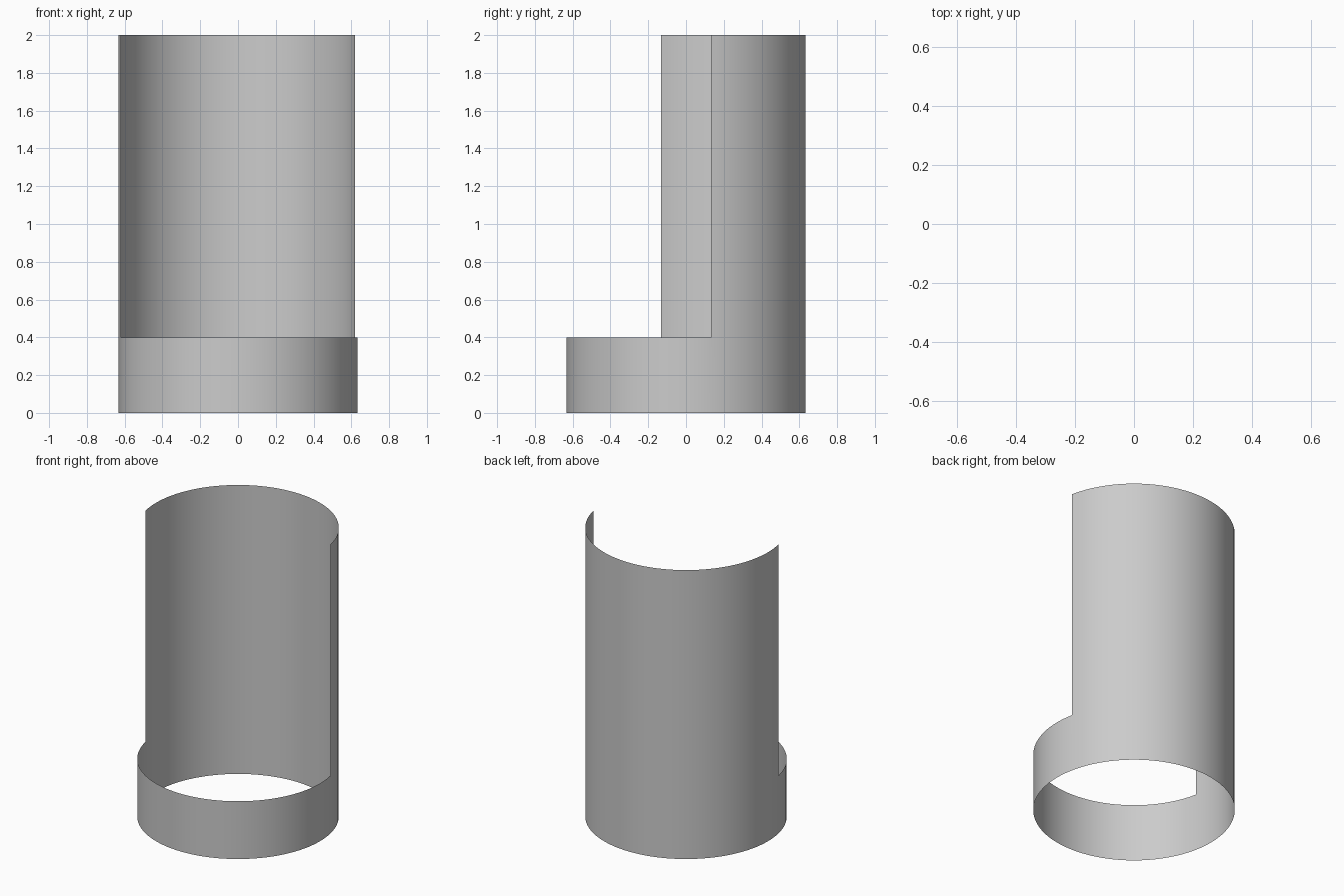
import bpy, bmesh
from math import radians, sin, cos

if "Cube" in bpy.data.objects:
    bpy.data.objects.remove(bpy.data.objects["Cube"])

RADIUS = 0.632
SEGMENTS = 120
RING_TOP, WALL_TOP = 0.4, 2.0
START = radians(12)          # the half-round wall begins 12 degrees past +x

bm = bmesh.new()


def ring_verts(z, count):
    step = radians(360) / SEGMENTS
    return [bm.verts.new((RADIUS * cos(START + i * step),
                          RADIUS * sin(START + i * step), z))
            for i in range(count)]


def bridge(lower, upper, faces):
    n = len(lower)
    for i in range(faces):
        j = (i + 1) % n
        bm.faces.new((lower[i], lower[j], upper[j], upper[i]))


# Full ring at the bottom, half-round wall rising from its back edge
bottom = ring_verts(0, SEGMENTS)
middle = ring_verts(RING_TOP, SEGMENTS)
top = ring_verts(WALL_TOP, SEGMENTS // 2 + 1)
bridge(bottom, middle, SEGMENTS)
bridge(middle[:len(top)], top, SEGMENTS // 2)

for f in bm.faces:
    f.smooth = True

mesh = bpy.data.meshes.new("half_open_sleeve")
bm.to_mesh(mesh)
bm.free()
sleeve = bpy.data.objects.new("half_open_sleeve", mesh)
bpy.context.collection.objects.link(sleeve)
